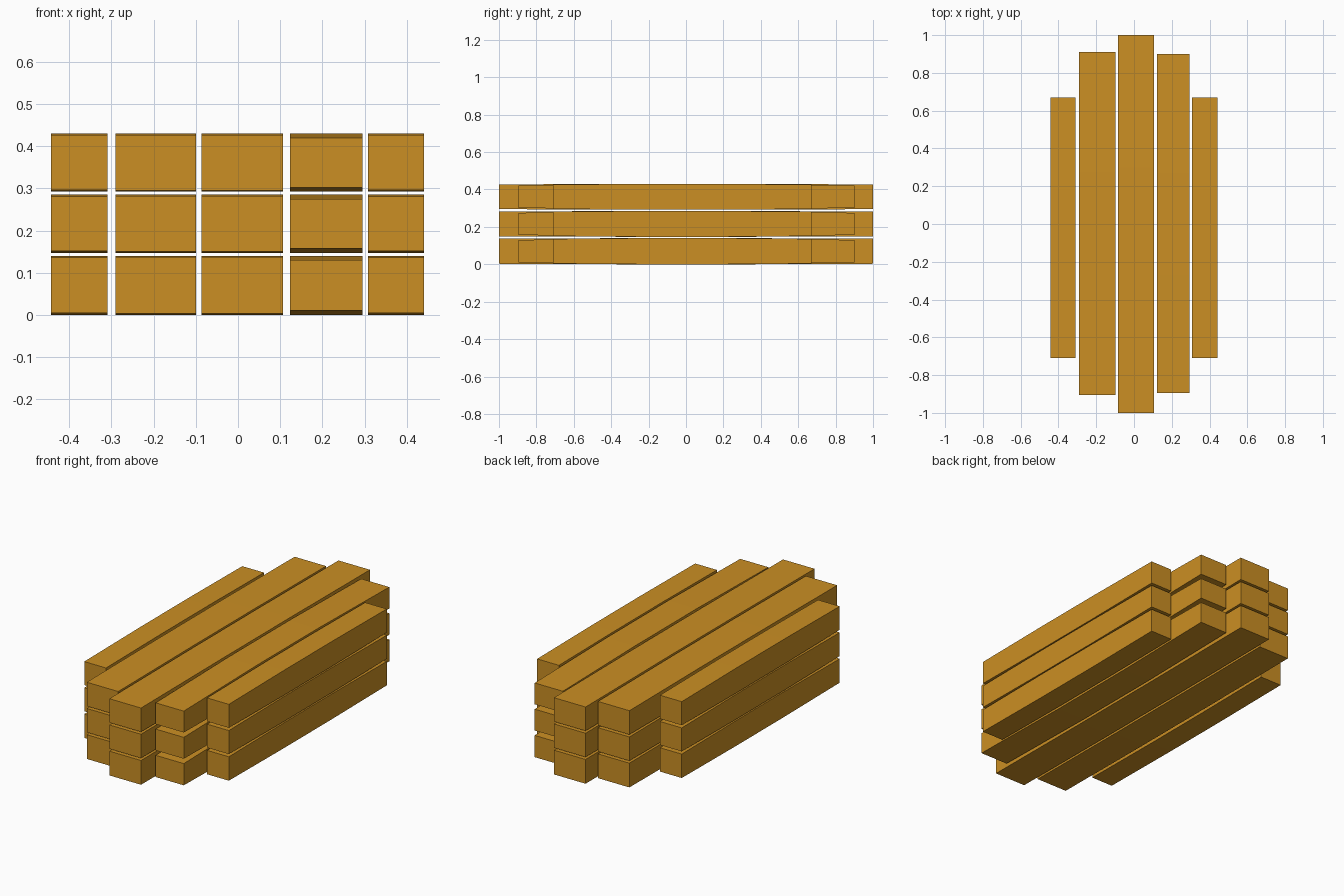
import bpy, bmesh

if "Cube" in bpy.data.objects:
    bpy.data.objects.remove(bpy.data.objects["Cube"])

wood = bpy.data.materials.new("golden_wood")
wood.diffuse_color = (0.60, 0.275, 0.017, 1)
wood.use_nodes = True
wood.node_tree.nodes["Principled BSDF"].inputs["Base Color"].default_value = wood.diffuse_color


def beam(name, x0, x1, y0, y1, z0, z1, taper):
    """Squared timber whose top and bottom bow very slightly toward the ends."""
    bm = bmesh.new()
    length = y1 - y0
    rings = []
    for t, d in ((0, taper), (0.35, 0), (0.65, 0), (1, taper)):
        y = y0 + t * length
        rings.append([bm.verts.new(p) for p in (
            (x0, y, z0 + d), (x1, y, z0 + d), (x1, y, z1 - d), (x0, y, z1 - d))])
    for a, b in zip(rings, rings[1:]):
        for i in range(4):
            j = (i + 1) % 4
            bm.faces.new((a[i], a[j], b[j], b[i]))
    bm.faces.new(rings[0])
    bm.faces.new(rings[-1])
    bmesh.ops.recalc_face_normals(bm, faces=bm.faces)
    mesh = bpy.data.meshes.new(name)
    bm.to_mesh(mesh)
    bm.free()
    mesh.materials.append(wood)
    bpy.context.collection.objects.link(bpy.data.objects.new(name, mesh))


# Columns of the stack: x range, y range, end taper
columns = [
    (-0.443, -0.310, -0.71, 0.67, 0.004),
    (-0.291, -0.099, -0.905, 0.91, 0.003),
    (-0.086, 0.107, -1.0, 1.0, 0.003),
    (0.123, 0.295, -0.895, 0.90, 0.010),
    (0.308, 0.441, -0.71, 0.67, 0.004),
]
# Three layers separated by narrow gaps
layers = [(0.0, 0.140), (0.147, 0.285), (0.292, 0.430)]

for r, (z0, z1) in enumerate(layers):
    for c, (x0, x1, y0, y1, taper) in enumerate(columns):
        beam(f"beam_layer{r + 1}_column{c + 1}", x0, x1, y0, y1, z0, z1, taper)
